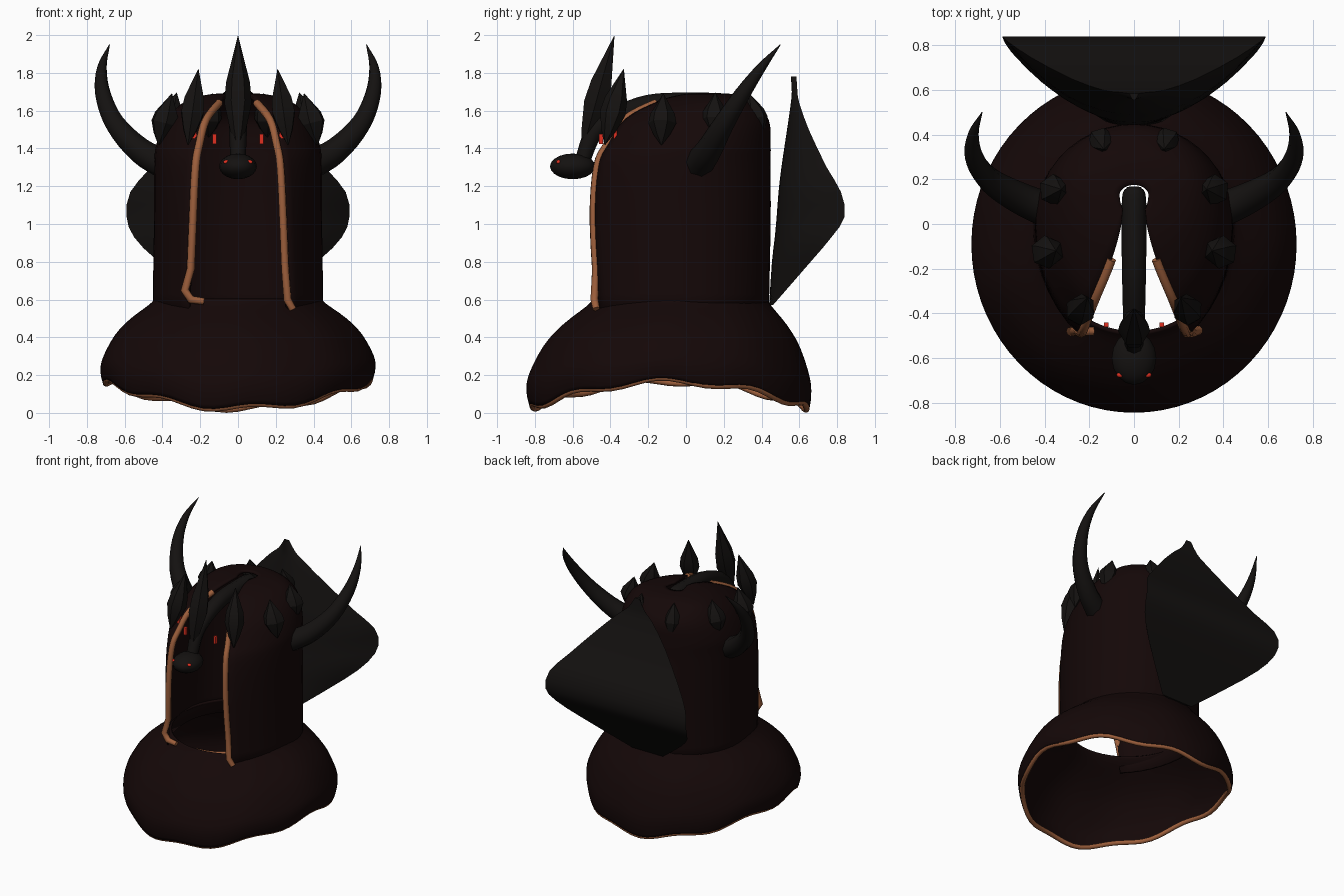
import bpy, bmesh
from math import sin, cos, pi, asin, radians
from mathutils import Vector

if "Cube" in bpy.data.objects:
    bpy.data.objects.remove(bpy.data.objects["Cube"])


def material(name, rgb):
    m = bpy.data.materials.new(name)
    m.diffuse_color = (*rgb, 1)
    m.use_nodes = True
    m.node_tree.nodes["Principled BSDF"].inputs["Base Color"].default_value = m.diffuse_color
    return m


CLOTH = material("dark_cloth", (0.007, 0.0023, 0.0023))
HORN = material("black_horn", (0.007, 0.0058, 0.0053))
COPPER = material("copper", (0.34, 0.115, 0.045))
RED = material("red_gem", (0.75, 0.03, 0.015))


def finish(ob, mat, angle=35):
    ob.data.materials.clear()
    ob.data.materials.append(mat)
    bpy.ops.object.select_all(action='DESELECT')
    ob.select_set(True)
    bpy.context.view_layer.objects.active = ob
    bpy.ops.object.shade_smooth_by_angle(angle=radians(angle))
    return ob


def spline(pts, n=4):
    """Catmull-Rom interpolation of tuples of any length."""
    p = [Vector(a) for a in pts]
    p = [2 * p[0] - p[1]] + p + [2 * p[-1] - p[-2]]
    out = []
    for a, b, c, d in zip(p, p[1:], p[2:], p[3:]):
        for i in range(n):
            t = i / n
            out.append(0.5 * (2 * b + (c - a) * t + (2 * a - 5 * b + 4 * c - d) * t * t
                              + (3 * b - a - 3 * c + d) * t ** 3))
    return out + [p[-2]]


def loft(name, rings, mat, closed=False, caps=False, thick=0, angle=35):
    bm = bmesh.new()
    rows = [[bm.verts.new(v) for v in r] for r in rings]
    n = len(rows[0])
    for a, b in zip(rows, rows[1:]):
        for i in range(n if closed else n - 1):
            j = (i + 1) % n
            bm.faces.new((a[i], a[j], b[j], b[i]))
    if caps:
        bm.faces.new(rows[0])
        bm.faces.new(rows[-1])
    bmesh.ops.remove_doubles(bm, verts=bm.verts, dist=1e-4)
    bmesh.ops.recalc_face_normals(bm, faces=bm.faces)
    me = bpy.data.meshes.new(name)
    bm.to_mesh(me)
    bm.free()
    ob = bpy.data.objects.new(name, me)
    bpy.context.collection.objects.link(ob)
    if thick:
        s = ob.modifiers.new("thickness", 'SOLIDIFY')
        s.thickness, s.offset = thick, 0
    return finish(ob, mat, angle)


def tube(name, pts, mat, cyclic=False):
    """Round tube through (x, y, z, radius) points."""
    cu = bpy.data.curves.new(name, 'CURVE')
    cu.dimensions, cu.bevel_depth, cu.bevel_resolution, cu.use_fill_caps = '3D', 1, 2, True
    s = cu.splines.new('POLY')
    s.points.add(len(pts) - 1)
    for q, p in zip(s.points, pts):
        q.co, q.radius = (p[0], p[1], p[2], 1), p[3]
    s.use_cyclic_u = cyclic
    ob = bpy.data.objects.new(name, cu)
    bpy.context.collection.objects.link(ob)
    bpy.ops.object.select_all(action='DESELECT')
    ob.select_set(True)
    bpy.context.view_layer.objects.active = ob
    bpy.ops.object.convert(target='MESH')
    return finish(bpy.context.object, mat, 50)


def ball(name, loc, scale, mat):
    bpy.ops.mesh.primitive_uv_sphere_add(segments=16, ring_count=10, location=loc)
    ob = bpy.context.object
    ob.name, ob.scale = name, scale
    return finish(ob, mat)


# Hood: open-fronted dome; z, centre y, side radius, front radius, back radius, half opening
hood = spline([(.50, 0, .445, .565, .43, .26), (1.0, 0, .437, .585, .44, .24),
               (1.3, 0, .435, .55, .44, .225), (1.42, .03, .425, .51, .41, .205),
               (1.55, .08, .37, .46, .35, .17), (1.64, .15, .28, .33, .20, .10),
               (1.675, .15, .17, .20, .13, .064), (1.685, .13, .065, .10, .045, .05)], 4)
rings, edge = [], []
for z, cy, rx, rf, rb, w in hood:
    a0 = asin(w / rx)
    ring = []
    for i in range(37):
        a = a0 + (2 * pi - 2 * a0) * i / 36
        ring.append((rx * sin(a), cy - (rf if cos(a) > 0 else rb) * cos(a), z))
    rings.append(ring)
    edge.append(ring[0])
loft("hood", rings, CLOTH, thick=.016)

# Copper trims along the opening
for side, tail in ((1, [(.29, -.475, .55, .02), (.262, -.485, .60, .022)]),
                   (-1, [(.18, -.48, .59, .018), (.25, -.48, .60, .022), (.282, -.48, .65, .022)])):
    pts = tail + [(x, y, z, .021) for x, y, z in edge if .75 < z < 1.645]
    tube("opening_trim", [(side * x, y, z, r) for x, y, z, r in pts], COPPER)

# Shoulder cape with a wavy hem
N = 72
PROFILE = spline([(1, 0), (.93, .10), (.75, .47), (.55, .76), (.28, .98), (.12, 1.01), (0, .97)], 3)


def hem(a):
    return .032 + .14 * sin(a) ** 2 + .016 * sin(9 * a + .6)


rings = []
for h, f in PROFILE:
    ring = []
    for i in range(N):
        a = 2 * pi * i / N
        z = hem(a) + (.60 - hem(a)) * h
        ring.append(((.435 + .282 * f) * sin(a), -.03 - .06 * f - (.455 + .288 * f) * cos(a), z))
    rings.append(ring)
loft("shoulder_cape", rings, CLOTH, closed=True, thick=.015)
tube("hem_trim", [(x * .988, y * .988, z, .017) for x, y, z in rings[-1]], COPPER, True)

# Back fan: curved front, flat back; z, half width, edge y, spine y
fan = spline([(.57, .13, .46, .44), (.8, .42, .66, .455), (.93, .55, .77, .47),
              (1.04, .59, .84, .48), (1.17, .57, .82, .49), (1.3, .46, .745, .505),
              (1.5, .28, .65, .535), (1.64, .14, .60, .555), (1.70, .07, .59, .56),
              (1.78, .02, .585, .555)], 2)
loft("back_fan", [[(w * k / 8, ys + (ye - ys) * abs(k / 8) ** 2.1, z) for k in range(-8, 9)]
                  for z, w, ye, ys in fan], HORN, closed=True, caps=True)

# Curved side horns
horn = spline([(.38, .06, 1.31, .08), (.52, .12, 1.39, .07), (.65, .20, 1.53, .056),
               (.715, .30, 1.69, .042), (.72, .40, 1.83, .025), (.68, .50, 1.95, .002)], 4)
for s in (1, -1):
    tube("side_horn", [(s * x, y, z, r) for x, y, z, r in horn], HORN)


# Crown of six-sided leaf spikes
def spike(base, tip, r):
    b, t = Vector(base), Vector(tip)
    q = (t - b).to_track_quat('Z', 'Y')
    rows = []
    for f, k in [(0, .05), (.2, .6), (.42, 1), (.6, .88), (.8, .45), (1, .02)]:
        rows.append([b + (t - b) * f + q @ Vector((r * k * cos(i * pi / 3), r * k * sin(i * pi / 3), 0))
                     for i in range(6)])
    loft("crown_spike", rows, HORN, closed=True, caps=True, angle=30)


spike((0, -.55, 1.38), (0, -.38, 1.995), .072)
for s in (1, -1):
    spike((s * .265, -.43, 1.42), (s * .21, -.33, 1.82), .068)
    spike((s * .42, -.13, 1.42), (s * .35, -.12, 1.69), .075)
    spike((s * .38, .15, 1.45), (s * .325, .155, 1.695), .072)
    spike((s * .155, .40, 1.46), (s * .135, .335, 1.69), .062)

# Serpent stalk over the opening, with its head
tube("serpent_neck", spline([(0, .165, 1.64, .03), (0, .13, 1.642, .052), (0, 0, 1.64, .056),
                             (0, -.2, 1.63, .054), (0, -.38, 1.565, .05), (0, -.49, 1.48, .047),
                             (0, -.55, 1.33, .04)]), HORN)
ball("serpent_head", (0, -.60, 1.305), (.1, .12, .068), HORN)

# Red eyes and gems
for s in (1, -1):
    ball("serpent_eye", (s * .062, -.675, 1.328), (.016, .012, .011), RED)
    for x, y, z in ((.125, -.45, 1.45), (.23, -.375, 1.48)):
        bpy.ops.mesh.primitive_cube_add(size=1, location=(s * x, y, z))
        gem = bpy.context.object
        gem.name, gem.scale = "red_gem", (.02, .02, .055)
        finish(gem, RED)
